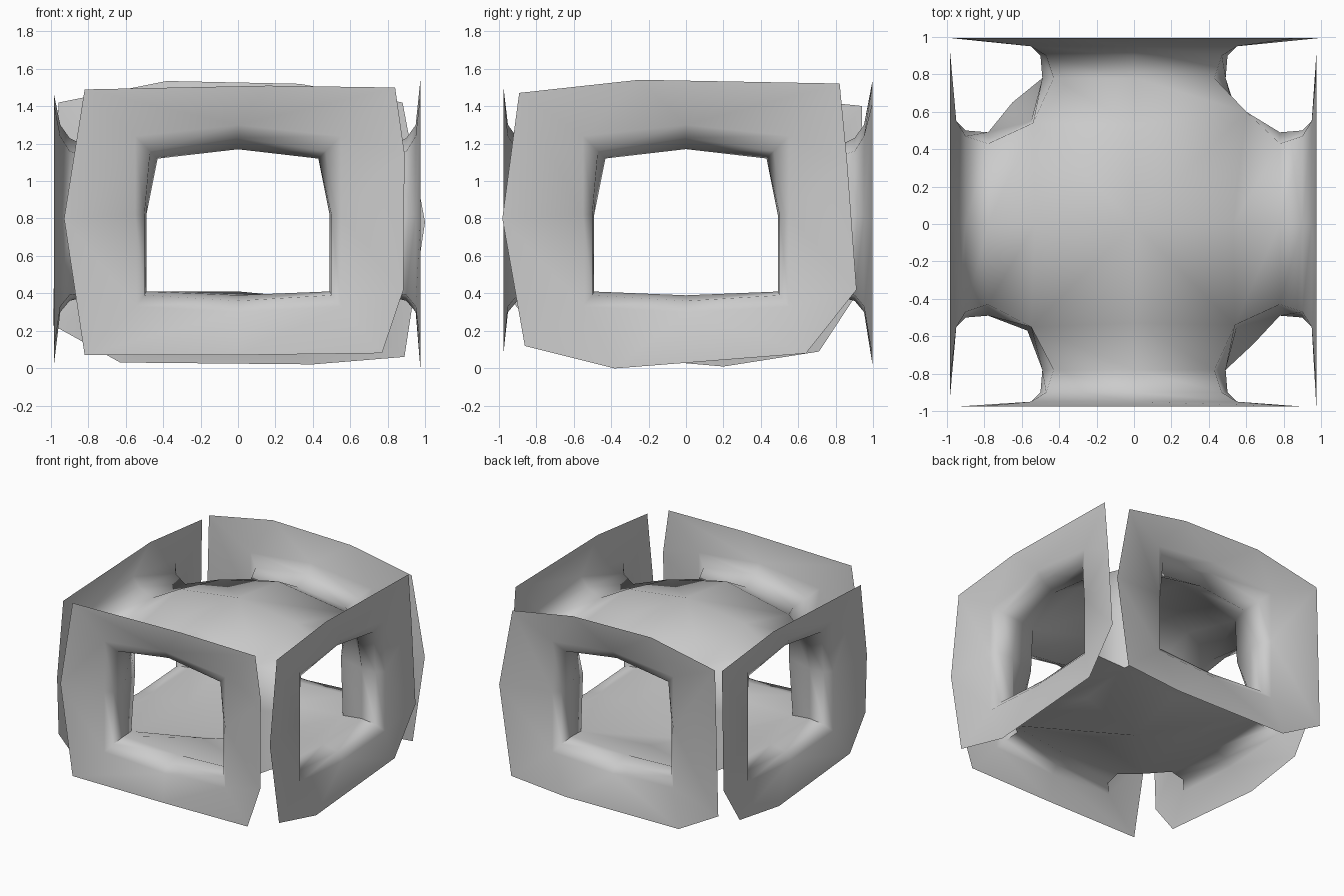
import bpy, bmesh, math
from mathutils import Matrix, Vector

default = bpy.data.objects.get("Cube")
if default:
    bpy.data.objects.remove(default)

# Single plain colour
clay = bpy.data.materials.new("plain_grey")
clay.use_nodes = True
colour = (0.6, 0.6, 0.6, 1)
clay.diffuse_color = colour
clay.node_tree.nodes["Principled BSDF"].inputs["Base Color"].default_value = colour

# Outer edge of each end frame, clockwise from its top left: (across, height)
front = [(-.82, 1.49), (.16, 1.51), (.84, 1.5), (.89, 1.15), (.885, .42),
         (.77, .08), (0, .07), (-.82, .07), (-.93, .8)]
right = [(-.89, 1.47), (-.25, 1.54), (.82, 1.52), (.86, 1.1), (.91, .42),
         (.64, .08), (-.38, 0), (-.86, .12), (-.98, .8)]
back = [(-.88, 1.42), (-.33, 1.52), (.38, 1.535), (.96, 1.42), (.99, .23),
        (.63, .03), (-.4, .02), (-.89, .06), (-1, .78)]
left = [(-.94, 1.4), (-.27, 1.47), (.86, 1.42), (.94, .82), (.92, .35),
        (.72, .09), (-.2, .01), (-.71, .09), (-.92, .41)]


def ring(half, corner_top, mid_top, corner_low, mid_low, pinch=0):
    """Eight-point squarish tunnel section, clockwise from its top left."""
    top = half - pinch
    return [(-top, corner_top), (0, mid_top), (top, corner_top), (half, .82),
            (half, corner_low), (0, mid_low), (-half, corner_low), (-half, .82)]


# Tunnel sections from the throat out to the flared mouth
sections = [(.78, ring(.49, 1.12, 1.17, .41, .39, .06)),
            (.9, ring(.5, 1.16, 1.23, .39, .36, .03)),
            (.95, ring(.55, 1.24, 1.3, .33, .3))]
mouth = sections[-1][1]

# Reach of the chamber's upper and lower corners, one after each arm
head = [.54, .6, .54, .55]
foot = [.64, .56, .65, .57]

# Height of the floor where each arm meets the chamber
sill = [.41, .37, .35, .37]


def sweep(point):
    """Clockwise angle around the tunnel axis, measured from lower left."""
    u, z = point
    return (math.atan2(u, z - .79) + math.radians(75)) % math.tau


def zip_loops(bm, inner, outer, a, b):
    """Fill the band between two closed loops with triangles, by angle."""
    order_a = sorted(range(len(a)), key=lambda i: sweep(a[i]))
    order_b = sorted(range(len(b)), key=lambda i: sweep(b[i]))
    ang_a = [sweep(a[i]) for i in order_a] + [math.tau + sweep(a[order_a[0]])]
    ang_b = [sweep(b[i]) for i in order_b] + [math.tau + sweep(b[order_b[0]])]
    i = j = 0
    while i < len(a) or j < len(b):
        va, vb = inner[order_a[i % len(a)]], outer[order_b[j % len(b)]]
        if j == len(b) or (i < len(a) and ang_a[i + 1] < ang_b[j + 1]):
            i += 1
            bm.faces.new((va, vb, inner[order_a[i % len(a)]]))
        else:
            j += 1
            bm.faces.new((va, vb, outer[order_b[j % len(b)]]))


def finish(bm, name):
    bmesh.ops.remove_doubles(bm, verts=bm.verts, dist=.002)
    bmesh.ops.recalc_face_normals(bm, faces=bm.faces)
    mesh = bpy.data.meshes.new(name)
    bm.to_mesh(mesh)
    bm.free()
    mesh.materials.append(clay)
    obj = bpy.data.objects.new(name, mesh)
    bpy.context.collection.objects.link(obj)
    bpy.ops.object.select_all(action='DESELECT')
    obj.select_set(True)
    bpy.context.view_layer.objects.active = obj
    bpy.ops.object.shade_smooth_by_angle(angle=math.radians(85))


shell = bmesh.new()
for k, (outline, reach) in enumerate([(front, .975), (right, .975), (back, .995), (left, .985)]):
    turn = Matrix.Rotation(k * math.pi / 2, 3, 'Z')

    def loop(points):
        return [shell.verts.new(turn @ Vector((u, -r, z))) for u, r, z in points]

    # Chamber opening: corner columns shared with the neighbouring arms
    a, b, c, d = foot[k - 1], foot[k], head[k - 1], head[k]
    chamber = loop([(-c, c, 1.18), (0, .53, 1.31), (d, d, 1.18), (.55, .55, .82),
                    (b, b, .35), (0, .47, sill[k]), (-a, a, .35), (-.55, .55, .82)])

    # Tunnel arm
    loops = [chamber] + [loop([(u, r, z) for u, z in pts]) for r, pts in sections]
    for p, q in zip(loops, loops[1:]):
        for i in range(8):
            n = (i + 1) % 8
            shell.faces.new((p[i], p[n], q[n], q[i]))

    # Flat end frame around the mouth
    rim = loop([(u, reach, z) for u, z in outline])
    zip_loops(shell, loops[-1], rim, mouth, outline)

    # Quarter of the domed roof and of the bowed floor
    for crown, mid, corners in ((1.38, 1, (0, 2)), (.22, 5, (4, 6))):
        centre = shell.verts.new((0, 0, crown))
        for corner in corners:
            shell.faces.new((centre, chamber[mid], chamber[corner]))
finish(shell, "crossed_tunnel_shell")
